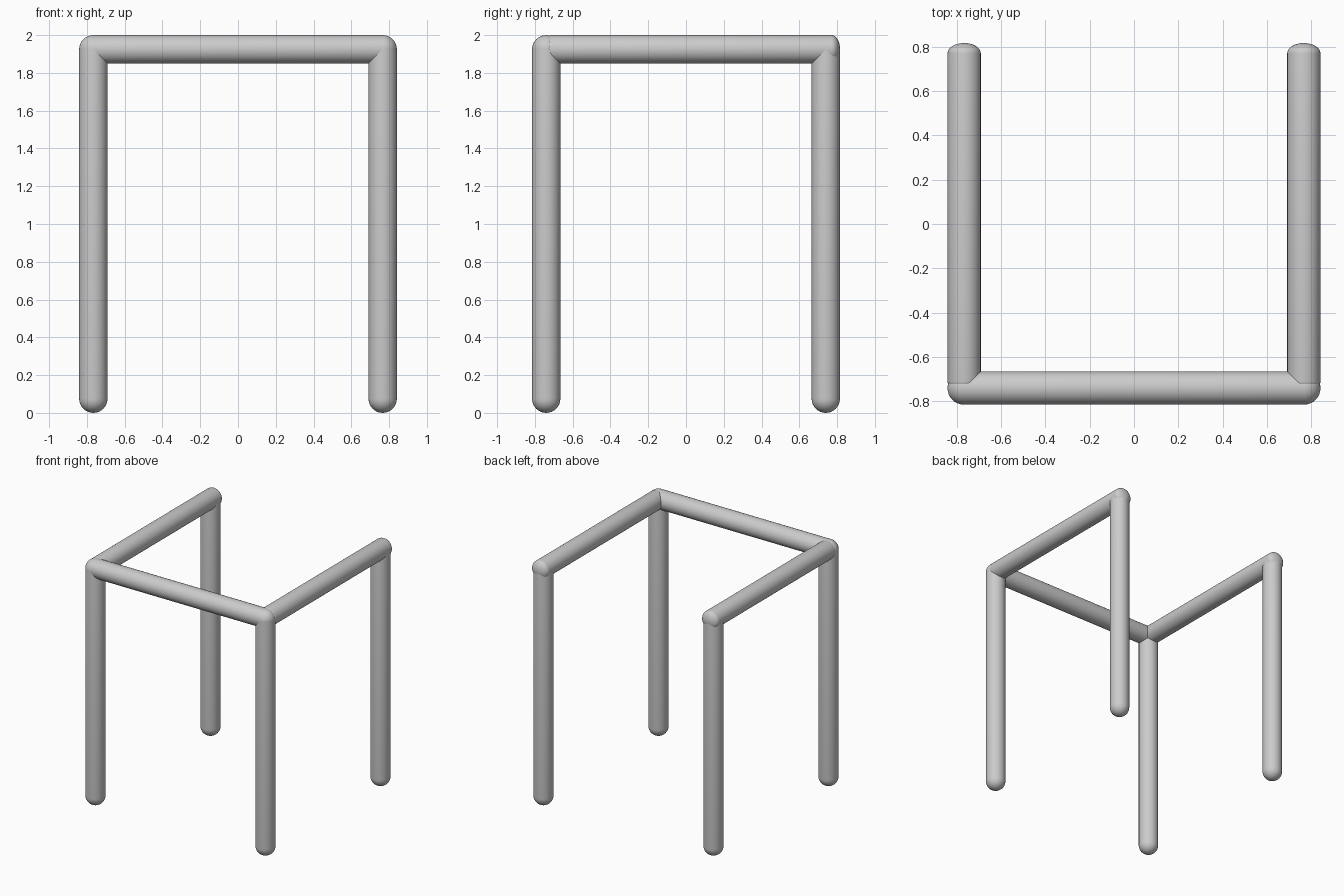
import bpy, bmesh, math
from mathutils import Vector

if "Cube" in bpy.data.objects:
    bpy.data.objects.remove(bpy.data.objects["Cube"])

R = 0.075              # tube radius
X, Y, Z = 0.766, 0.74, 1.925   # tube centre lines
SIDES, RINGS = 32, 8

grey = bpy.data.materials.new("plain grey")
grey.diffuse_color = (0.6, 0.6, 0.6, 1)
grey.use_nodes = True
grey.node_tree.nodes["Principled BSDF"].inputs["Base Color"].default_value = grey.diffuse_color


def capsule(name, start, end, cap=R):
    """Tube from start to end with a domed cap of the given height on each end."""
    a, b = Vector(start), Vector(end)
    length = (b - a).length
    # radius and height of each ring, from the lower dome to the upper dome
    arc = [math.pi / 2 * i / RINGS for i in range(RINGS)]
    upper = [(R * math.cos(t), length + cap * math.sin(t)) for t in arc]
    profile = [(r, length - h) for r, h in reversed(upper)] + upper
    bm = bmesh.new()
    rings = [[bm.verts.new((r * math.cos(2 * math.pi * k / SIDES),
                            r * math.sin(2 * math.pi * k / SIDES), h))
              for k in range(SIDES)] for r, h in profile]
    for lo, hi in zip(rings, rings[1:]):
        for k in range(SIDES):
            n = (k + 1) % SIDES
            bm.faces.new((lo[k], lo[n], hi[n], hi[k]))
    bottom, top = bm.verts.new((0, 0, -cap)), bm.verts.new((0, 0, length + cap))
    for k in range(SIDES):
        n = (k + 1) % SIDES
        bm.faces.new((bottom, rings[0][n], rings[0][k]))
        bm.faces.new((top, rings[-1][k], rings[-1][n]))
    bm.transform((b - a).to_track_quat('Z', 'Y').to_matrix().to_4x4())
    bmesh.ops.translate(bm, verts=bm.verts, vec=a)
    for f in bm.faces:
        f.smooth = True
    me = bpy.data.meshes.new(name)
    bm.to_mesh(me)
    bm.free()
    me.materials.append(grey)
    ob = bpy.data.objects.new(name, me)
    bpy.context.collection.objects.link(ob)
    return ob


for side, s in (("left", -1), ("right", 1)):
    # Legs
    for end, y in (("front", -Y), ("back", Y)):
        capsule(f"{end}_{side}_leg", (s * X, y, R), (s * X, y, Z))
    # Side rails, set slightly back with shallower caps
    capsule(f"{side}_rail", (s * X, -Y + 0.03, Z), (s * X, Y + 0.03, Z), 0.046)

# Front rail
capsule("front_rail", (-X, -Y, Z), (X, -Y, Z))
